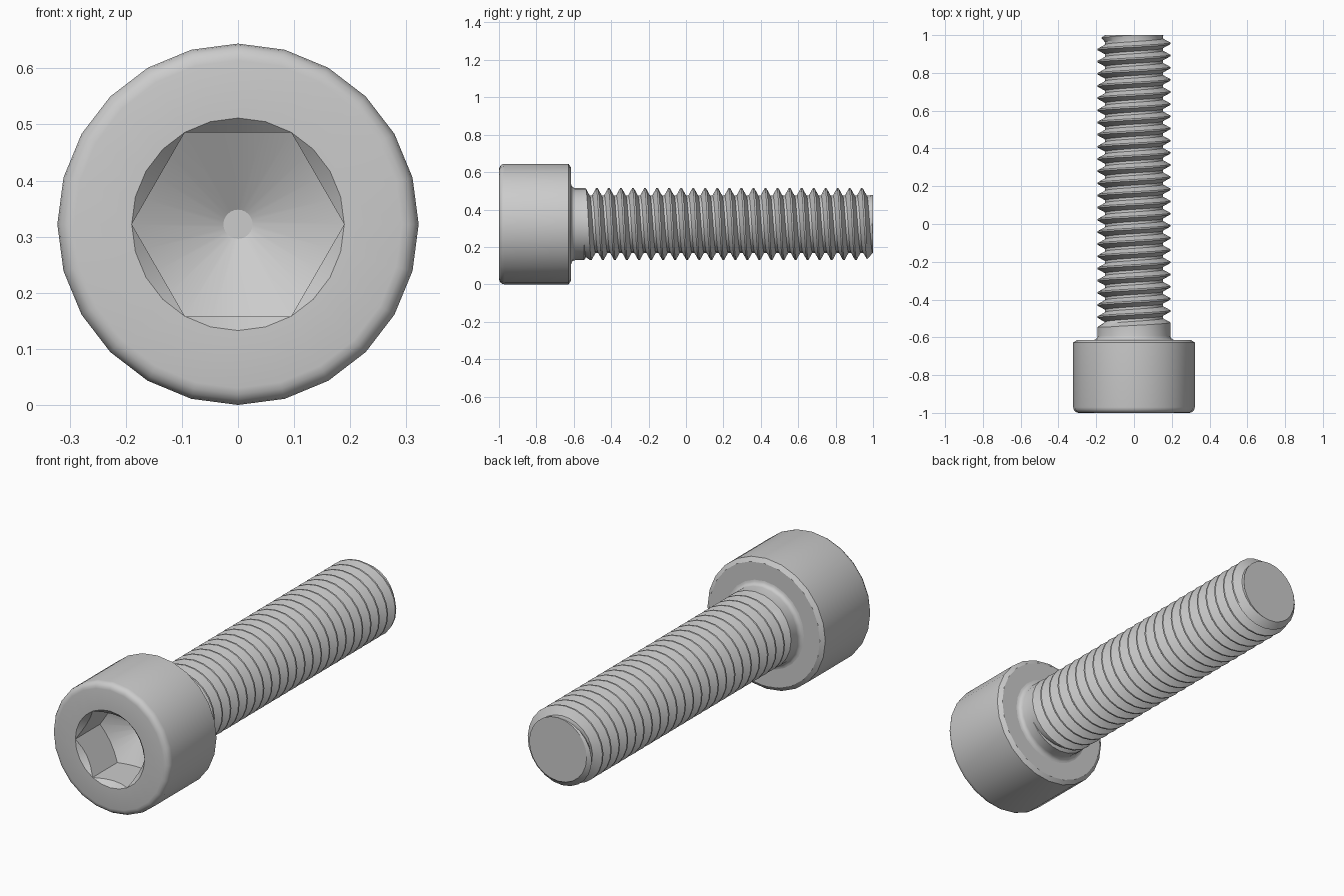
import bpy, bmesh, math

cube = bpy.data.objects.get("Cube")
if cube:
    bpy.data.objects.remove(cube)

SIDES = 24
HEAD_R = 0.322       # head radius, also the height of the axis
FACE, SEAT, TIP = -1.0, -0.614, 1.0
APOTHEM = 0.164      # half the socket width across flats
CORNER = APOTHEM / math.cos(math.pi / 6)
SHANK_R = 0.193
PITCH = 0.0644
DEPTH = 0.0395
START = -0.545       # where the thread begins
TIP_R = 0.157

steel = bpy.data.materials.new("steel grey")
steel.use_nodes = True
steel.diffuse_color = (0.6, 0.6, 0.6, 1)
steel.node_tree.nodes["Principled BSDF"].inputs["Base Color"].default_value = (0.6, 0.6, 0.6, 1)


def point(r, angle, y):
    """Point at a radius and angle about the long axis."""
    return (r * math.sin(angle), y, HEAD_R + r * math.cos(angle))


def ring(radius, y):
    """Closed ring; radius and y may be functions of the angle."""
    out = []
    for i in range(SIDES):
        a = math.tau * i / SIDES
        r = radius(a) if callable(radius) else radius
        out.append(point(r, a, y(a) if callable(y) else y))
    return out


def skin(bm, rows, closed):
    """Quads between successive rows of points."""
    grid = [[bm.verts.new(p) for p in row] for row in rows]
    for lower, upper in zip(grid, grid[1:]):
        n = len(lower)
        for i in range(n if closed else n - 1):
            j = (i + 1) % n
            bm.faces.new((lower[i], lower[j], upper[j], upper[i]))
    return grid


def finish(bm, name):
    bmesh.ops.remove_doubles(bm, verts=bm.verts, dist=0.0002)
    bmesh.ops.dissolve_degenerate(bm, edges=bm.edges, dist=0.0001)
    bmesh.ops.recalc_face_normals(bm, faces=bm.faces)
    mesh = bpy.data.meshes.new(name)
    bm.to_mesh(mesh)
    bm.free()
    mesh.materials.append(steel)
    obj = bpy.data.objects.new(name, mesh)
    bpy.context.collection.objects.link(obj)
    bpy.ops.object.select_all(action='DESELECT')
    obj.select_set(True)
    bpy.context.view_layer.objects.active = obj
    bpy.ops.object.shade_smooth_by_angle(angle=math.radians(29))


# Head: hexagonal socket with chamfered mouth and conical floor, rounded front rim
def hexagon(a):
    sixth = math.pi / 3
    return APOTHEM / math.cos((a + sixth / 2) % sixth - sixth / 2)


def mouth(a):
    return FACE + (CORNER - hexagon(a))


def floor(a):
    return -0.807 + (CORNER - hexagon(a)) * math.tan(math.pi / 6)


pit_r = 0.026
pit_y = -0.807 + (CORNER - pit_r) * math.tan(math.pi / 6)
rim = 0.03
rows = [ring(pit_r, pit_y), ring(hexagon, floor), ring(hexagon, mouth), ring(CORNER, FACE)]
for k in range(5):
    t = math.pi / 2 * k / 4
    rows.append(ring(HEAD_R - rim + rim * math.sin(t), FACE + rim - rim * math.cos(t)))
rows += [ring(HEAD_R, SEAT - 0.014), ring(HEAD_R - 0.02, SEAT), ring(SHANK_R - 0.03, SEAT)]
bm = bmesh.new()
grid = skin(bm, rows, True)
bm.faces.new(grid[0])
bm.faces.new(grid[-1])
finish(bm, "socket_head")

# Neck: plain shank with a fillet under the head
fillet = 0.022
rows = []
for k in range(5):
    t = math.pi / 2 * k / 4
    rows.append(ring(SHANK_R + fillet * (1 - math.sin(t)), SEAT + fillet * (1 - math.cos(t))))
rows.append(ring(SHANK_R, START))
bm = bmesh.new()
skin(bm, rows, True)
finish(bm, "neck")

# Thread: a ridge profile swept along a right-handed helix, trimmed at both ends
profile = [(0.0, 0), (0.125, 0), (0.46, DEPTH), (0.665, DEPTH)]
turns = math.ceil((TIP - START) / PITCH) + 1


def thread_point(angle, turn, offset, cut):
    y = START + (turn + offset + angle / math.tau) * PITCH
    y = min(max(y, START), TIP)
    r = max(SHANK_R - cut, SHANK_R - 1.5 * (y - START))
    r = min(r, TIP_R + (TIP - y))
    return point(r, angle, y)


rows = []
for i in range(SIDES + 1):
    a = math.tau * i / SIDES
    rows.append([thread_point(a, turn, offset, cut)
                 for turn in range(-2, turns + 1) for offset, cut in profile])
bm = bmesh.new()
skin(bm, rows, False)
finish(bm, "thread")

# Flat end of the shank
bm = bmesh.new()
bm.faces.new([bm.verts.new(p) for p in reversed(ring(TIP_R, TIP))])
bm.normal_update()
if bm.faces[:][0].normal.y < 0:
    bmesh.ops.reverse_faces(bm, faces=bm.faces[:])
bm.faces.ensure_lookup_table()
mesh = bpy.data.meshes.new("tip_face")
bm.to_mesh(mesh)
bm.free()
mesh.materials.append(steel)
bpy.context.collection.objects.link(bpy.data.objects.new("tip_face", mesh))
